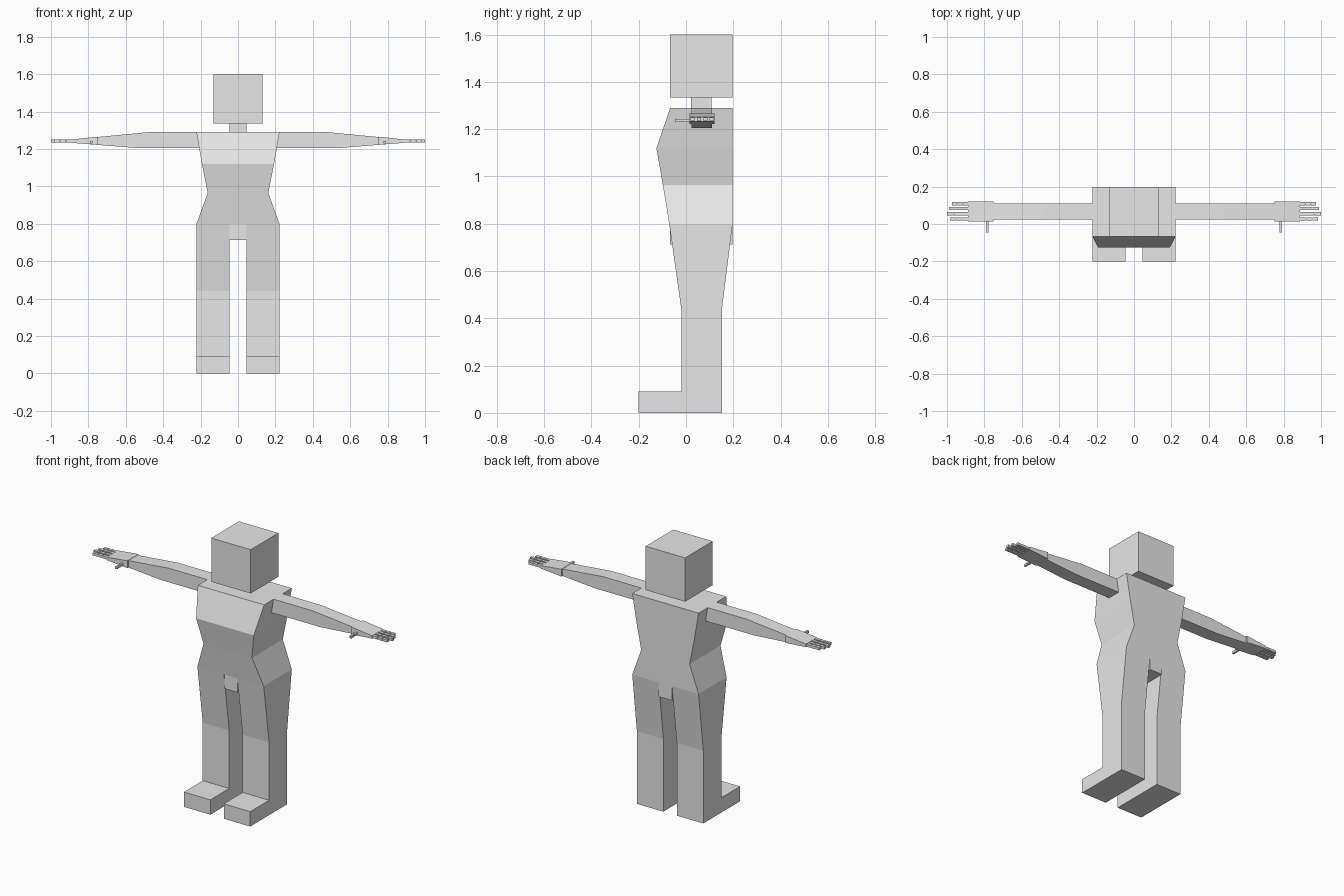
import bpy
import bmesh

cube = bpy.data.objects.get("Cube")
if cube:
    bpy.data.objects.remove(cube, do_unlink=True)

grey = bpy.data.materials.new("plain_grey")
grey.use_nodes = True
colour = (0.8, 0.8, 0.8, 1)
grey.diffuse_color = colour
grey.node_tree.nodes["Principled BSDF"].inputs["Base Color"].default_value = colour


def finish(name, bm, mirror=False):
    bmesh.ops.recalc_face_normals(bm, faces=bm.faces)
    mesh = bpy.data.meshes.new(name)
    bm.to_mesh(mesh)
    bm.free()
    mesh.materials.append(grey)
    obj = bpy.data.objects.new(name, mesh)
    bpy.context.collection.objects.link(obj)
    if mirror:
        obj.modifiers.new("mirror", "MIRROR").use_mirror_merge = False
    return obj


def add_loft(bm, rings):
    """Skin a list of equal-length rings of points and cap both ends."""
    loops = [[bm.verts.new(p) for p in ring] for ring in rings]
    n = len(loops[0])
    for a, b in zip(loops, loops[1:]):
        for i in range(n):
            j = (i + 1) % n
            bm.faces.new((a[i], a[j], b[j], b[i]))
    bm.faces.new(loops[0])
    bm.faces.new(loops[-1])


def add_box(bm, x0, x1, y0, y1, z0, z1):
    add_loft(bm, [[(x0, y0, z), (x1, y0, z), (x1, y1, z), (x0, y1, z)]
                  for z in (z0, z1)])


def box(name, *bounds):
    bm = bmesh.new()
    add_box(bm, *bounds)
    finish(name, bm)


# Head, neck and crotch blocks
box("head", -0.132, 0.132, -0.067, 0.197, 1.335, 1.6)
box("neck", -0.045, 0.045, 0.021, 0.108, 1.29, 1.335)
box("crotch", -0.045, 0.045, -0.067, 0.197, 0.713, 0.8)

# Torso: hip, waist, chest and shoulder levels (z, half width, front y)
bm = bmesh.new()
levels = [(0.8, 0.222, -0.071), (0.965, 0.162, -0.098),
          (1.12, 0.193, -0.125), (1.29, 0.222, -0.067)]
add_loft(bm, [[(-w, f, z), (w, f, z), (w, 0.197, z), (-w, 0.197, z)]
              for z, w, f in levels])
finish("torso", bm)

# Legs with feet: side profile extruded across
bm = bmesh.new()
side = [(-0.2, 0), (0.152, 0), (0.152, 0.44), (0.197, 0.8),
        (-0.071, 0.8), (-0.02, 0.44), (-0.02, 0.09), (-0.2, 0.09)]
add_loft(bm, [[(x, y, z) for y, z in side] for x in (0.045, 0.222)])
finish("legs", bm, mirror=True)

# Arms and hands: front profiles extruded in depth
arm = [(0.205, 1.205), (0.535, 1.205), (0.75, 1.222),
       (0.75, 1.264), (0.48, 1.29), (0.222, 1.29)]
hand = [(0.75, 1.222), (0.888, 1.233), (0.888, 1.251), (0.75, 1.266)]
for name, profile, depths in (("arms", arm, (0.023, 0.11)),
                              ("hands", hand, (0.014, 0.12))):
    bm = bmesh.new()
    add_loft(bm, [[(x, y, z) for x, z in profile] for y in depths])
    finish(name, bm, mirror=True)

# Fingers: three segments each, joined by a thin core
bm = bmesh.new()
gap = 0.002
for y, tip in ((0.027, 0.985), (0.055, 1.0), (0.083, 0.99), (0.108, 0.973)):
    step = (tip - 0.886) / 3
    add_box(bm, 0.886, tip - gap, y - 0.005, y + 0.005, 1.239, 1.246)
    for i in range(3):
        x = 0.886 + i * step
        add_box(bm, x + gap, x + step, y - 0.009, y + 0.009, 1.235, 1.25)
finish("fingers", bm, mirror=True)

# Thumbs: two segments pointing forward
bm = bmesh.new()
for y0, y1 in ((-0.015, 0.016), (-0.046, -0.017)):
    add_box(bm, 0.778, 0.79, y0, y1, 1.23, 1.244)
add_box(bm, 0.781, 0.787, -0.04, 0.01, 1.234, 1.24)
finish("thumbs", bm, mirror=True)
